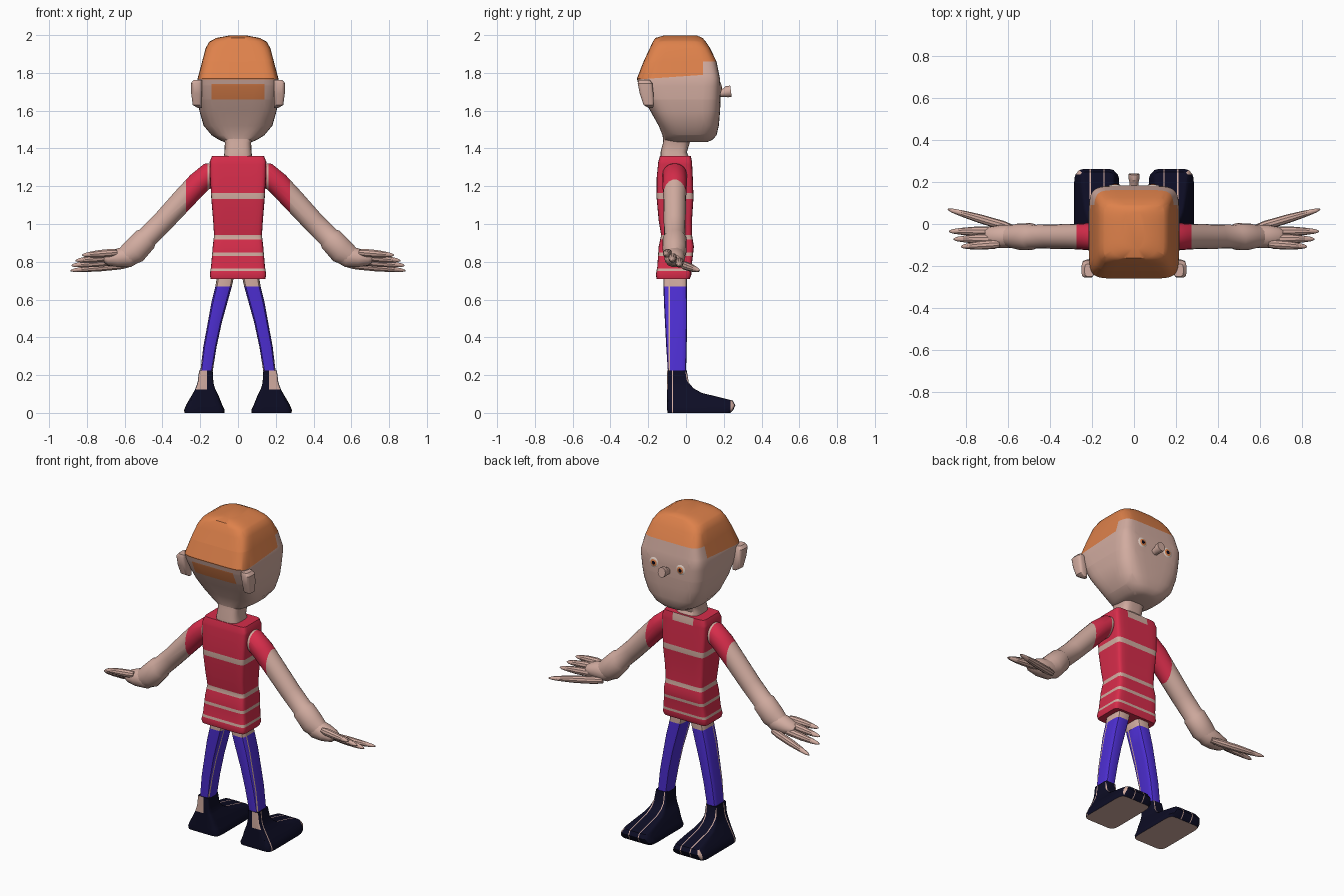
import bpy, bmesh, math
from mathutils import Vector

if "Cube" in bpy.data.objects:
    bpy.data.objects.remove(bpy.data.objects["Cube"])


def mat(name, rgb):
    m = bpy.data.materials.new(name)
    m.diffuse_color = (*rgb, 1)
    m.use_nodes = True
    m.node_tree.nodes["Principled BSDF"].inputs["Base Color"].default_value = m.diffuse_color
    return m


SKIN = mat("skin", (0.64, 0.41, 0.35))
RED = mat("shirt red", (0.68, 0.026, 0.07))
BLUE = mat("trouser blue", (0.075, 0.028, 0.65))
NAVY = mat("boot navy", (0.004, 0.004, 0.018))
ORANGE = mat("hair orange", (0.73, 0.22, 0.07))
WHITE = mat("eye white", (0.75, 0.62, 0.55))


def spow(v, p):
    return math.copysign(abs(v) ** p, v)


def flat_ring(z, x0, x1, y0, y1, n=5, seg=24):
    """Horizontal rounded-rectangle section."""
    cx, cy, hx, hy = (x0 + x1) / 2, (y0 + y1) / 2, (x1 - x0) / 2, (y1 - y0) / 2
    out = []
    for i in range(seg):
        a = 2 * math.pi * (i + 0.5) / seg
        out.append(Vector((cx + hx * spow(math.cos(a), 2 / n),
                           cy + hy * spow(math.sin(a), 2 / n), z)))
    return out


def tube_rings(path, seg=14):
    """Elliptical sections along a path of (x, y, z, radius_y, radius_other)."""
    pts = [Vector(p[:3]) for p in path]
    rings = []
    for i, p in enumerate(pts):
        t = (pts[min(i + 1, len(pts) - 1)] - pts[max(i - 1, 0)]).normalized()
        side = (Vector((0, 1, 0)) - t * t.y)
        if side.length < 0.1:
            side = Vector((1, 0, 0))
        side.normalize()
        up = t.cross(side)
        ry, ro = path[i][3:5]
        rings.append([p + side * ry * math.cos(2 * math.pi * k / seg)
                      + up * ro * math.sin(2 * math.pi * k / seg) for k in range(seg)])
    return rings


def loft(name, rings, mats, cuts=(), rule=None, mirror=False, angle=35):
    """Skin rings, cut along colour borders, colour faces by rule(center, normal)."""
    bm = bmesh.new()
    vs = [[bm.verts.new(p) for p in r] for r in rings]
    n = len(rings[0])
    for a, b in zip(vs, vs[1:]):
        for k in range(n):
            bm.faces.new((a[k], a[(k + 1) % n], b[(k + 1) % n], b[k]))
    bm.faces.new(vs[0])
    bm.faces.new(vs[-1])
    bmesh.ops.recalc_face_normals(bm, faces=bm.faces)
    for co, no in cuts:
        bmesh.ops.bisect_plane(bm, geom=bm.verts[:] + bm.edges[:] + bm.faces[:],
                               plane_co=co, plane_no=no)
    bm.normal_update()
    if rule:
        for f in bm.faces:
            f.material_index = int(rule(f.calc_center_median(), f.normal))
    me = bpy.data.meshes.new(name)
    bm.to_mesh(me)
    bm.free()
    ob = bpy.data.objects.new(name, me)
    bpy.context.collection.objects.link(ob)
    for m in mats:
        me.materials.append(m)
    bpy.ops.object.select_all(action='DESELECT')
    ob.select_set(True)
    bpy.context.view_layer.objects.active = ob
    bpy.ops.object.shade_smooth_by_angle(angle=math.radians(angle))
    if mirror:
        ob.modifiers.new("mirror", 'MIRROR').use_mirror_merge = False
    return ob


def X(v): return ((v, 0, 0), (1, 0, 0))
def Y(v): return ((0, v, 0), (0, 1, 0))
def Z(v): return ((0, 0, v), (0, 0, 1))


# Head with hair: z, half width, back y, front y, squareness
head = [(1.435, .075, -.10, .115, 3), (1.445, .10, -.12, .14, 3), (1.47, .14, -.125, .162, 3.2),
        (1.52, .182, -.145, .174, 3.6), (1.60, .205, -.19, .181, 4.5), (1.66, .213, -.22, .183, 5),
        (1.73, .216, -.25, .183, 6), (1.77, .214, -.26, .18, 7), (1.86, .19, -.225, .162, 7),
        (1.93, .172, -.192, .128, 6), (1.965, .152, -.176, .105, 5), (1.985, .115, -.162, .088, 4),
        (1.997, .05, -.12, .06, 3)]


def hair(c, n):
    crown = c.z > 1.86 or (c.y < .09 and c.z > 1.765 + .07 * (c.y + .26))
    nape = abs(c.x) < .14 and 1.66 < c.z < 1.74 and c.y < -.15
    return crown or nape


loft("head", [flat_ring(z, -w, w, a, b, n, 40) for z, w, a, b, n in head], [SKIN, ORANGE],
     [((0, -.26, 1.765), (0, -.07, 1)), Z(1.86), Y(.09), Z(1.66), Z(1.74), X(.14), X(-.14)], hair)

# Ears
loft("ear", [flat_ring(z, .19, x, a, b, 4, 16) for z, x, a, b in
             [(1.615, .215, -.20, -.175), (1.63, .24, -.225, -.17), (1.69, .248, -.245, -.172),
              (1.745, .25, -.256, -.178), (1.762, .235, -.25, -.19)]], [SKIN], mirror=True)

# Nose and eyes
loft("nose", tube_rings([(0, .16, 1.69, .02, .02), (0, .20, 1.695, .022, .022),
                         (0, .215, 1.70, .03, .026), (0, .238, 1.703, .03, .026)]), [SKIN])


def eye_disc(name, r, y, m, depth):
    loft(name, tube_rings([(.09, .165, 1.72, r, r), (.09, y, 1.72, r, r),
                           (.09, y + depth, 1.72, r * .75, r * .75)], 18), [m], mirror=True)


eye_disc("eyeball", .032, .181, WHITE, .005)
eye_disc("iris", .021, .186, ORANGE, .002)
eye_disc("pupil", .011, .188, NAVY, .002)

# Neck
loft("neck", [flat_ring(z, -w, w, a, b, 3.5) for z, w, a, b in
              [(1.33, .08, -.135, .025), (1.38, .072, -.135, .005), (1.43, .07, -.122, .02),
               (1.475, .09, -.12, .05)]], [SKIN])

# Striped shirt
shirt = [(.71, .145, -.155, .02), (.73, .15, -.16, .028), (.775, .143, -.152, .03),
         (.88, .134, -.145, .042), (.94, .127, -.132, .032), (1.02, .132, -.145, .032),
         (1.14, .142, -.156, .04), (1.25, .148, -.155, .036), (1.33, .15, -.147, .032),
         (1.36, .138, -.138, .026)]
bands = [(.75, .765), (.83, .848), (.918, .943), (1.132, 1.165)]


def stripe(c, n):
    collar = abs(c.x) < .07 and c.z > 1.315 and n.y > .4
    return collar or any(a < c.z < b for a, b in bands)


loft("shirt", [flat_ring(z, -w, w, a, b, 10, 24) for z, w, a, b in shirt], [RED, SKIN],
     [Z(v) for ab in bands for v in ab] + [Z(1.315), X(.07), X(-.07)], stripe)

# Arms with sleeves and a skin seam at the shoulder
loft("arm", tube_rings([(.10, -.06, 1.275, .06, .05), (.15, -.06, 1.265, .064, .062),
                        (.21, -.06, 1.215, .065, .062), (.29, -.06, 1.13, .06, .061),
                        (.40, -.06, 1.01, .058, .058), (.48, -.06, .93, .056, .058),
                        (.49, -.06, .92, .064, .066), (.55, -.06, .855, .063, .07),
                        (.60, -.06, .825, .05, .055)], 18), [SKIN, RED],
     [X(.15), X(.162), X(.275)], lambda c, n: c.x < .15 or .162 < c.x < .275, True)

# Palm and fingers
loft("palm", tube_rings([(.53, -.06, .85, .045, .05), (.58, -.058, .828, .055, .058),
                         (.64, -.06, .82, .055, .05), (.69, -.06, .815, .045, .035),
                         (.71, -.06, .815, .03, .02)]), [SKIN], mirror=True)
fingers = [((.64, -.095, .85), (.825, -.108, .835), .020),
           ((.64, -.07, .83), (.86, -.072, .806), .021),
           ((.64, -.035, .805), (.882, -.035, .78), .021),
           ((.58, -.02, .785), (.887, .07, .753), .020)]
for i, (a, b, r) in enumerate(fingers):
    a, b = Vector(a), Vector(b)
    path = [(*a.lerp(b, t), r * s, r * s) for t, s in
            [(0, .8), (.15, 1.1), (.5, 1.05), (.75, .8), (.93, .5), (1, .15)]]
    loft(f"finger_{i + 1}", tube_rings(path, 10), [SKIN], mirror=True)

# Legs: trousers with skin hips and thin side seams
legs = [(.76, .012, .105, -.12, .005), (.67, .032, .12, -.12, .005), (.58, .057, .142, -.117, .006),
        (.48, .085, .16, -.112, .006), (.35, .113, .184, -.105, .004), (.20, .137, .202, -.095, 0)]


def trouser(c, n):
    seam = -.092 < c.y < -.084 and abs(n.x) > .5
    return c.z < .67 and not seam


loft("leg", [flat_ring(z, *r, 5, 16) for z, *r in legs], [SKIN, BLUE],
     [Z(.67), Y(-.092), Y(-.084)], trouser, True)

# Boots: seams, ankle patch, toe patch and sole in skin colour
boots = [(0, .072, .284, -.098, .235), (.015, .07, .286, -.1, .25), (.04, .082, .276, -.1, .262),
         (.065, .092, .262, -.1, .248), (.085, .10, .25, -.1, .17), (.105, .11, .238, -.1, .085),
         (.13, .122, .225, -.1, .04), (.16, .13, .214, -.1, .015), (.225, .134, .206, -.1, .004)]


def bare(c, n):
    sole = n.z < -.9 and c.z < .01
    ankle = c.z > .125 and c.x > .165 and n.y < -.5
    toe = c.y > .235 and n.x > .5
    seam = (.14 < c.x < .146 or .205 < c.x < .211) and n.y > .1 and c.z < .2
    side = -.075 < c.y < -.068 and n.x > .4
    return sole or ankle or toe or seam or side


loft("boot", [flat_ring(z, *r, 9, 20) for z, *r in boots], [NAVY, SKIN],
     [X(.165), Z(.125), Y(.235), X(.14), X(.146), X(.205), X(.211), Y(-.075), Y(-.068)], bare, True)
